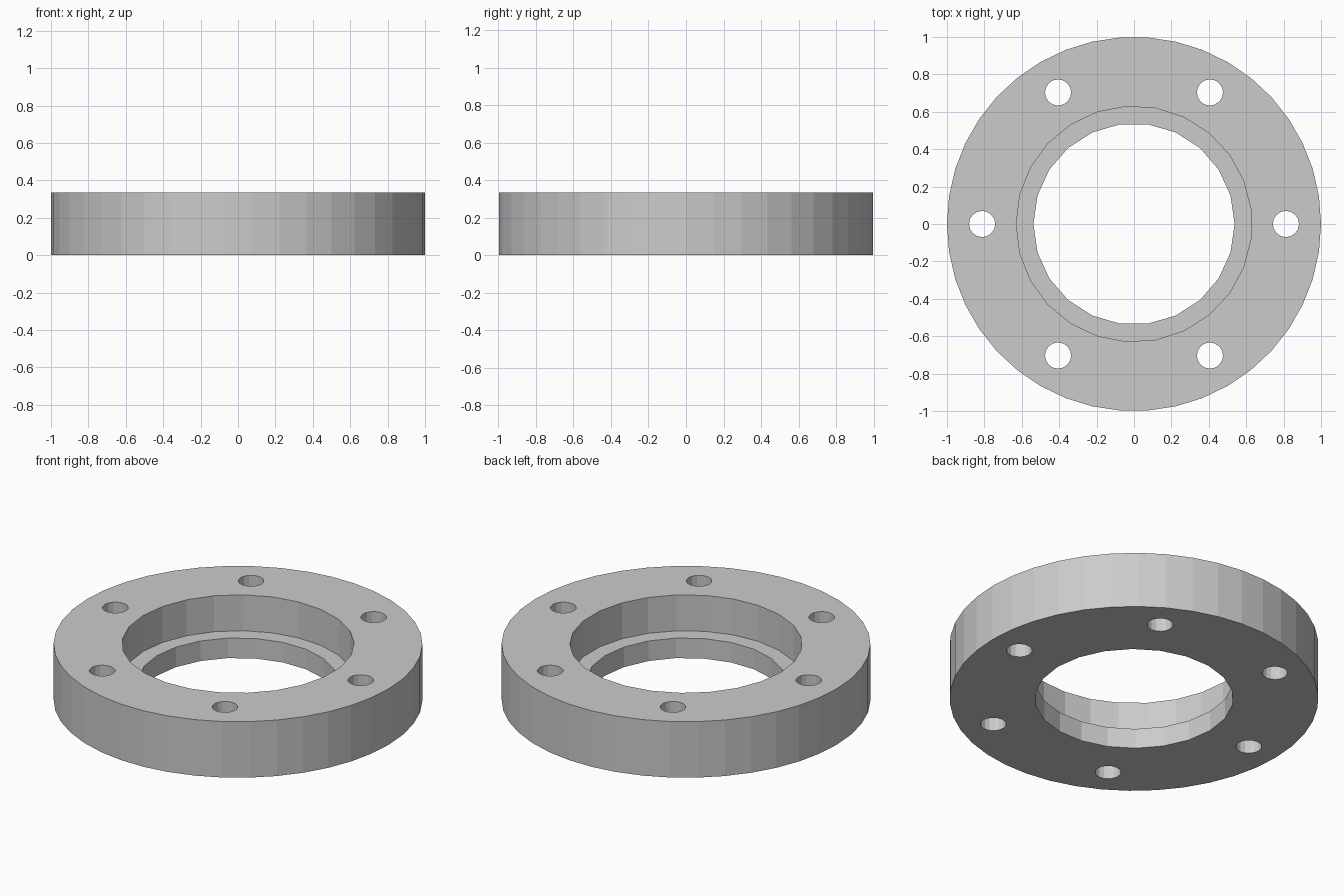
import bpy
import math
from mathutils import Matrix, Vector

HEIGHT = 0.335
LEDGE = 0.12          # height of the step inside the bore
BOLTS = 6
BOLT_CIRCLE = 0.812

cube = bpy.data.objects.get("Cube")
if cube:
    bpy.data.objects.remove(cube, do_unlink=True)

grey = bpy.data.materials.new("light grey")
grey.use_nodes = True
colour = (0.6, 0.6, 0.6, 1)
grey.diffuse_color = colour
grey.node_tree.nodes["Principled BSDF"].inputs["Base Color"].default_value = colour


def disc(name, radius, sides, bottom, top, x=0, y=0, start=0):
    """Upright faceted cylinder with its first corner at the start angle."""
    bpy.ops.mesh.primitive_cylinder_add(vertices=sides, radius=radius, depth=top - bottom)
    obj = bpy.context.object
    obj.name = name
    # the primitive starts with a corner on +y
    obj.data.transform(Matrix.Rotation(start - math.pi / 2, 4, "Z"))
    obj.data.transform(Matrix.Translation(Vector((x, y, (bottom + top) / 2))))
    obj.data.materials.append(grey)
    return obj


def cut(target, cutter):
    """Subtract the cutter from the target and remove the cutter."""
    mod = target.modifiers.new("cut", "BOOLEAN")
    mod.operation = "DIFFERENCE"
    mod.solver = "EXACT"
    mod.object = cutter
    bpy.context.view_layer.objects.active = target
    bpy.ops.object.modifier_apply(modifier=mod.name)
    bpy.data.objects.remove(cutter, do_unlink=True)


# Flange body
flange = disc("flange_ring", 1, 42, 0, HEIGHT)

# Through bore, then the wider recess that leaves a ledge
cut(flange, disc("bore_cutter", 0.538, 22, -0.1, HEIGHT + 0.1))
cut(flange, disc("recess_cutter", 0.63, 25, LEDGE, HEIGHT + 0.1, start=math.pi))

# Ring of bolt holes
for i in range(BOLTS):
    a = math.tau * i / BOLTS
    cut(flange, disc("bolt_hole_cutter", 0.07, 16, -0.1, HEIGHT + 0.1,
                     BOLT_CIRCLE * math.cos(a), BOLT_CIRCLE * math.sin(a)))

flange.data.shade_flat()
